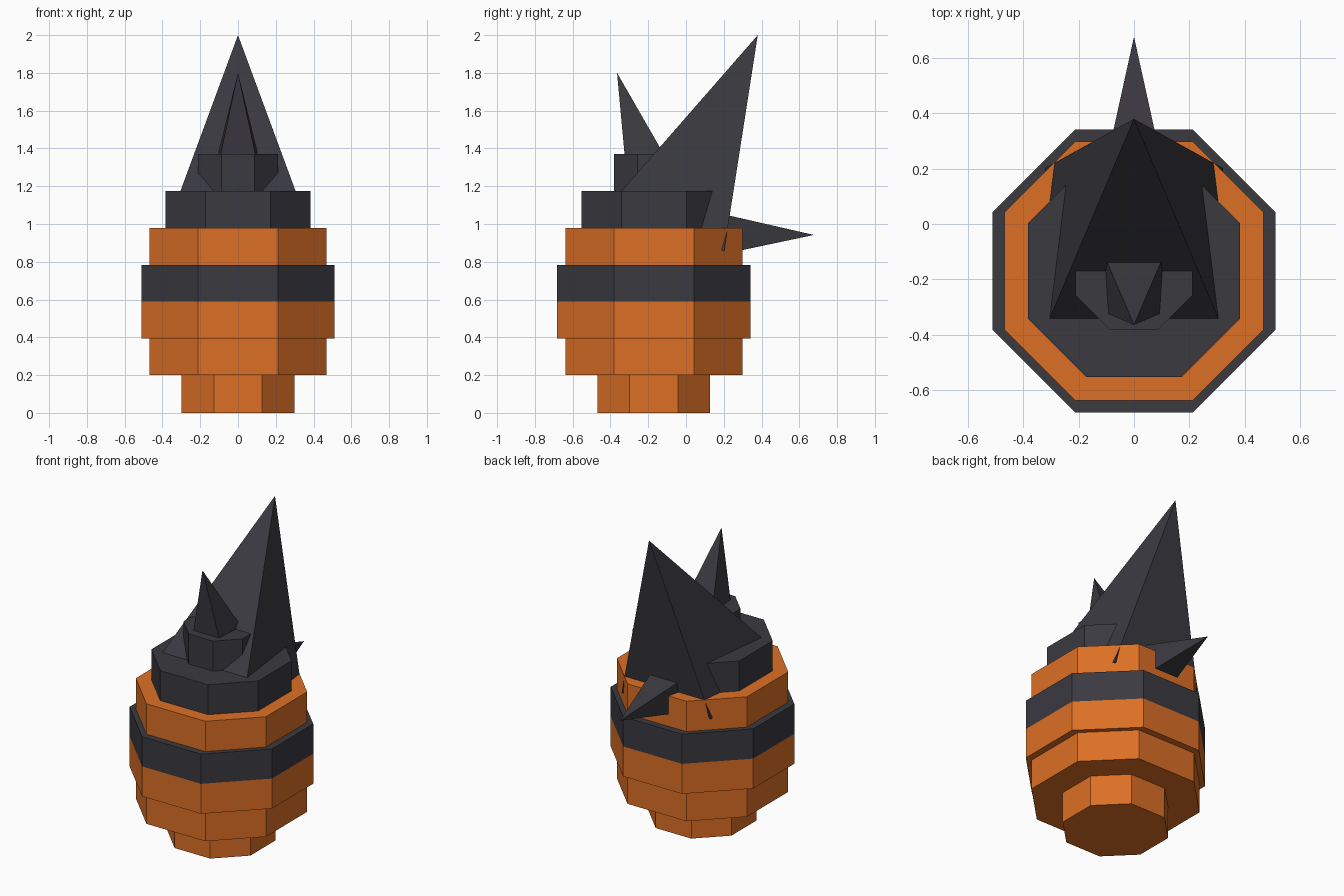
import bpy
from mathutils import Vector

if "Cube" in bpy.data.objects:
    bpy.data.objects.remove(bpy.data.objects["Cube"])


def material(name, rgb):
    m = bpy.data.materials.new(name)
    m.diffuse_color = (*rgb, 1)
    m.use_nodes = True
    m.node_tree.nodes["Principled BSDF"].inputs["Base Color"].default_value = m.diffuse_color
    return m


ORANGE = material("orange", (0.72, 0.16, 0.019))
DARK = material("charcoal", (0.043, 0.041, 0.051))
CY = -0.17  # centre of the stacked body


def add(name, verts, faces, mat):
    me = bpy.data.meshes.new(name)
    me.from_pydata(verts, [], faces)
    me.materials.append(mat)
    ob = bpy.data.objects.new(name, me)
    bpy.context.collection.objects.link(ob)
    return ob


def tier(name, z0, z1, r, e, mat):
    """Eight-sided prism: r = half width, e = half length of the straight sides."""
    ring = [(r, -e), (r, e), (e, r), (-e, r), (-r, e), (-r, -e), (-e, -r), (e, -r)]
    verts = [(x, y + CY, z) for z in (z0, z1) for x, y in ring]
    faces = [(i, (i + 1) % 8, (i + 1) % 8 + 8, i + 8) for i in range(8)]
    faces += [tuple(range(7, -1, -1)), tuple(range(8, 16))]
    add(name, verts, faces, mat)


def spike(name, apex, base, half):
    """Square pyramid whose base is perpendicular to its axis."""
    apex, base = Vector(apex), Vector(base)
    u = Vector((1, 0, 0))
    v = (apex - base).normalized().cross(u)
    verts = [base + half * (a * u + b * v) for a, b in ((-1, -1), (1, -1), (1, 1), (-1, 1))]
    faces = [(3, 2, 1, 0)] + [(i, (i + 1) % 4, 4) for i in range(4)]
    add(name, verts + [apex], faces, DARK)


# Stacked body
tier("foot", 0.0, 0.2, 0.298, 0.128, ORANGE)
tier("lower_body", 0.2, 0.395, 0.468, 0.212, ORANGE)
tier("middle_body", 0.395, 0.59, 0.512, 0.212, ORANGE)
tier("dark_band", 0.59, 0.783, 0.512, 0.212, DARK)
tier("upper_body", 0.783, 0.98, 0.468, 0.212, ORANGE)
tier("head", 0.98, 1.175, 0.384, 0.172, DARK)
tier("snout", 1.175, 1.37, 0.212, 0.087, DARK)

# Spikes
spike("large_fin", (0, 0.38, 2.0), (0, -0.09, 0.992), 0.322)
spike("front_horn", (0, -0.365, 1.8), (0, -0.217, 1.333), 0.107)
spike("back_spike", (0, 0.677, 0.942), (0, 0.2, 0.946), 0.105)
